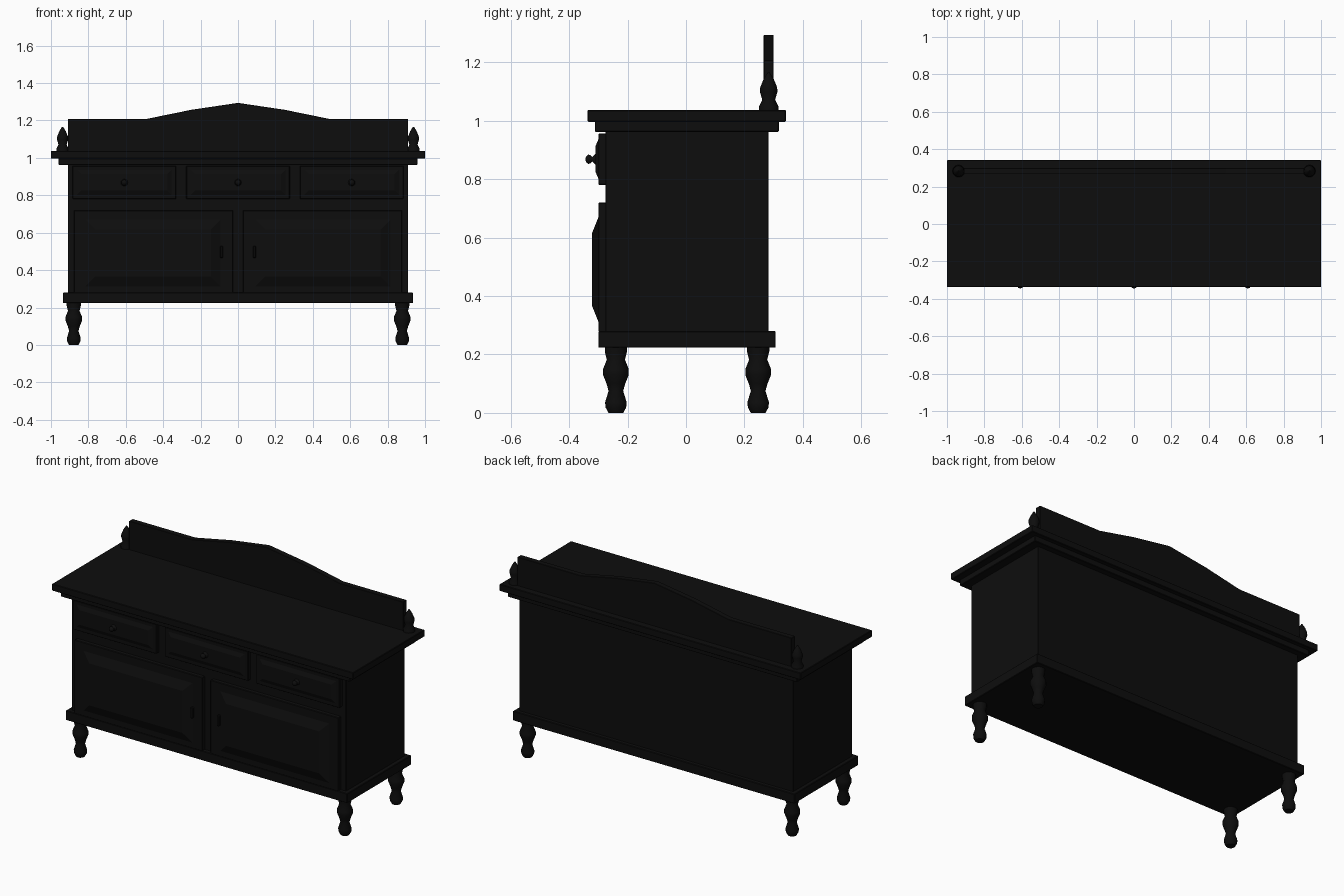
import bpy, bmesh, math
from mathutils import Matrix

if "Cube" in bpy.data.objects:
    bpy.data.objects.remove(bpy.data.objects["Cube"])

black = bpy.data.materials.new("black lacquered wood")
black.diffuse_color = (0.004, 0.004, 0.004, 1)
black.use_nodes = True
black.node_tree.nodes["Principled BSDF"].inputs["Base Color"].default_value = black.diffuse_color


def finish(name, bm, bevel=0.0):
    bmesh.ops.recalc_face_normals(bm, faces=bm.faces)
    me = bpy.data.meshes.new(name)
    bm.to_mesh(me)
    bm.free()
    me.materials.append(black)
    ob = bpy.data.objects.new(name, me)
    bpy.context.collection.objects.link(ob)
    if bevel:
        m = ob.modifiers.new("soft edge", 'BEVEL')
        m.width = bevel
        m.segments = 1
    return ob


def box(name, x0, x1, y0, y1, z0, z1, bevel=0.003):
    bm = bmesh.new()
    bmesh.ops.create_cube(bm, size=1)
    for v in bm.verts:
        v.co = ((x0 + x1) / 2 + v.co.x * (x1 - x0),
                (y0 + y1) / 2 + v.co.y * (y1 - y0),
                (z0 + z1) / 2 + v.co.z * (z1 - z0))
    return finish(name, bm, bevel)


def raised_panel(name, x0, x1, z0, z1, y_back, y_front, inset):
    # Block whose front face tapers inward
    bm = bmesh.new()
    back = [bm.verts.new((x, y_back, z)) for x, z in
            ((x0, z0), (x1, z0), (x1, z1), (x0, z1))]
    i = inset
    front = [bm.verts.new((x, y_front, z)) for x, z in
             ((x0 + i, z0 + i), (x1 - i, z0 + i), (x1 - i, z1 - i), (x0 + i, z1 - i))]
    bm.faces.new(back)
    bm.faces.new(front)
    for k in range(4):
        n = (k + 1) % 4
        bm.faces.new((back[k], back[n], front[n], front[k]))
    return finish(name, bm)


def turned(name, profile, loc, sides=12, forward=False):
    # Lathe of (radius, height) points; forward turns the axis towards -y
    bm = bmesh.new()
    rings = [[bm.verts.new((r * math.cos(2 * math.pi * k / sides),
                            r * math.sin(2 * math.pi * k / sides), h))
              for k in range(sides)] for r, h in profile]
    for a, b in zip(rings, rings[1:]):
        for k in range(sides):
            n = (k + 1) % sides
            bm.faces.new((a[k], a[n], b[n], b[k]))
    bm.faces.new(rings[0])
    bm.faces.new(rings[-1])
    if forward:
        bm.transform(Matrix.Rotation(math.pi / 2, 4, 'X'))
    bm.transform(Matrix.Translation(loc))
    for f in bm.faces:
        f.smooth = len(f.verts) == 4
    return finish(name, bm)


# Carcass, plinth and top boards
box("carcass", -0.91, 0.91, -0.275, 0.283, 0.25, 0.98, 0.002)
box("base_plinth", -0.935, 0.935, -0.30, 0.307, 0.223, 0.28)
box("top_moulding", -0.96, 0.96, -0.312, 0.318, 0.962, 0.998)
box("table_top", -1.0, 1.0, -0.337, 0.342, 0.996, 1.037)

# Drawers with raised fields and knobs
knob = [(0.02, 0), (0.013, 0.006), (0.008, 0.012), (0.014, 0.018),
        (0.016, 0.025), (0.011, 0.032), (0.004, 0.035)]
for i, cx in enumerate((-0.608, 0, 0.608)):
    box(f"drawer_{i}", cx - 0.277, cx + 0.277, -0.30, -0.27, 0.78, 0.957)
    raised_panel(f"drawer_panel_{i}", cx - 0.255, cx + 0.255, 0.80, 0.938,
                 -0.299, -0.310, 0.025)
    turned(f"drawer_knob_{i}", knob, (cx, -0.309, 0.868), 12, True)

# Doors with raised panels and handle plates
for side, s in (("left", -1), ("right", 1)):
    xs = sorted((s * 0.027, s * 0.877))
    box(f"door_{side}", *xs, -0.30, -0.27, 0.278, 0.72)
    xs = sorted((s * 0.09, s * 0.818))
    raised_panel(f"door_panel_{side}", *xs, 0.31, 0.672, -0.299, -0.321, 0.055)
    xs = sorted((s * 0.08, s * 0.096))
    box(f"door_handle_{side}", *xs, -0.318, -0.298, 0.465, 0.53, 0.004)

# Arched back board
half = [(0.91, 1.03), (0.91, 1.208), (0.49, 1.208), (0.25, 1.257)]
outline = half + [(0, 1.294)] + [(-x, z) for x, z in reversed(half)]
bm = bmesh.new()
face = bm.faces.new([bm.verts.new((x, 0.266, z)) for x, z in outline])
ext = bmesh.ops.extrude_face_region(bm, geom=[face])
for v in ext["geom"]:
    if isinstance(v, bmesh.types.BMVert):
        v.co.y = 0.30
finish("back_board", bm, 0.002)

# Turned legs and finials
leg = [(0.025, 0), (0.035, 0.018), (0.037, 0.036), (0.025, 0.075),
       (0.032, 0.10), (0.044, 0.13), (0.044, 0.15), (0.031, 0.182),
       (0.038, 0.21), (0.038, 0.235)]
finial = [(0.033, 0), (0.033, 0.015), (0.022, 0.037), (0.030, 0.065),
          (0.029, 0.08), (0.018, 0.107), (0.003, 0.132)]
for side, s in (("left", -1), ("right", 1)):
    turned(f"front_leg_{side}", leg, (s * 0.878, -0.24, 0))
    turned(f"back_leg_{side}", leg, (s * 0.878, 0.247, 0))
    turned(f"finial_{side}", finial, (s * 0.938, 0.283, 1.034))
